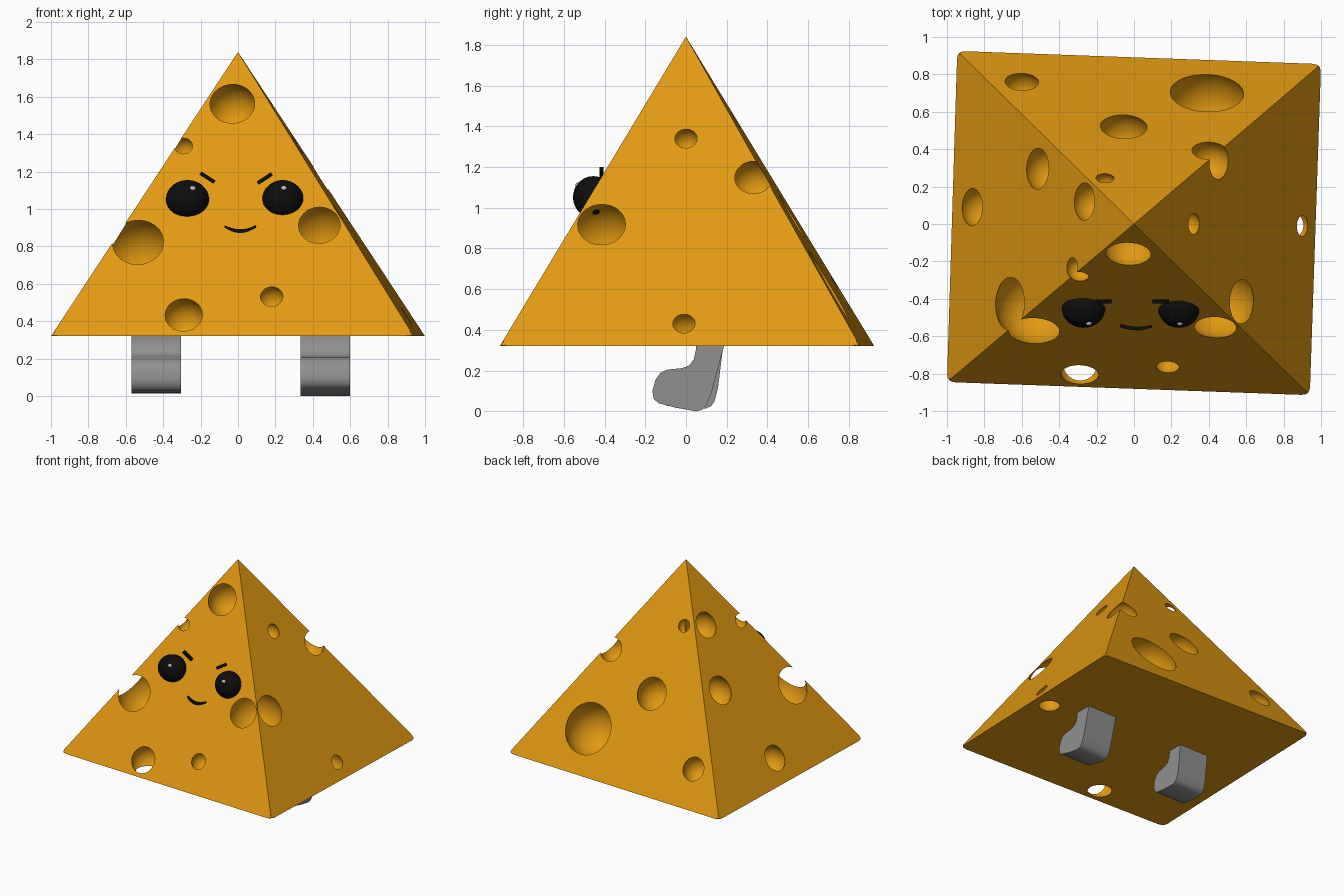
import bpy, bmesh, math
from mathutils import Vector, Matrix

if "Cube" in bpy.data.objects:
    bpy.data.objects.remove(bpy.data.objects["Cube"])

BASE_Z, APEX_Z = 0.32, 1.84
CORNERS = [Vector(c) for c in ((-1.0, -0.845, BASE_Z), (0.94, -0.915, BASE_Z),
                               (1.0, 0.855, BASE_Z), (-0.945, 0.925, BASE_Z))]
APEX = Vector((0, 0, APEX_Z))


def material(name, rgb):
    m = bpy.data.materials.new(name)
    m.diffuse_color = (*rgb, 1)
    m.use_nodes = True
    m.node_tree.nodes["Principled BSDF"].inputs["Base Color"].default_value = m.diffuse_color
    return m


CHEESE = material("cheese_yellow", (0.76, 0.32, 0.006))
GREY = material("leg_grey", (0.28, 0.28, 0.28))
BLACK = material("black", (0.004, 0.004, 0.004))
SHINE = material("eye_shine", (0.5, 0.5, 0.5))


def add(name, bm, mat, smooth=False):
    bmesh.ops.recalc_face_normals(bm, faces=bm.faces)
    me = bpy.data.meshes.new(name)
    bm.to_mesh(me)
    bm.free()
    me.materials.append(mat)
    ob = bpy.data.objects.new(name, me)
    bpy.context.collection.objects.link(ob)
    for p in me.polygons:
        p.use_smooth = smooth
    return ob


def ball(name, loc, size, mat, u=32, v=16):
    bm = bmesh.new()
    bmesh.ops.create_uvsphere(bm, u_segments=u, v_segments=v, radius=1)
    bmesh.ops.transform(bm, verts=bm.verts,
                        matrix=Matrix.Translation(loc) @ Matrix.Diagonal((*size, 1)))
    return add(name, bm, mat, True)


def activate(ob):
    bpy.ops.object.select_all(action='DESELECT')
    ob.select_set(True)
    bpy.context.view_layer.objects.active = ob


# Pyramid body with softly clipped base corners
bm = bmesh.new()
base = [bm.verts.new(c) for c in CORNERS]
top = bm.verts.new(APEX)
bm.faces.new(base[::-1])
for i in range(4):
    bm.faces.new((base[i], base[(i + 1) % 4], top))
bmesh.ops.bevel(bm, geom=base, offset=0.045, segments=3, profile=0.5, affect='VERTICES')
body = add("cheese_body", bm, CHEESE)


def under_face(x, y, depth):
    """Point at the given depth below the sloping side that lies over (x, y)."""
    best = None
    for i in range(4):
        a, b = CORNERS[i], CORNERS[(i + 1) % 4]
        n2 = Vector((b.y - a.y, a.x - b.x))
        t = n2.dot(Vector((x, y))) / n2.dot(a.xy)
        if best is None or t > best[0]:
            best = (t, (b - a).cross(APEX - a).normalized())
    t, n = best
    return Vector((x, y, APEX_Z - (APEX_Z - BASE_Z) * t)) - n * depth


# Holes in the sides: x, y, rim radius, depth of the ball centre
side_holes = [
    (-0.03, -0.16, 0.12, 0.08), (0.18, -0.765, 0.06, 0.05), (-0.29, -0.805, 0.10, 0.068),
    (0.32, 0.0, 0.055, 0.05), (0.90, -0.01, 0.055, 0.085),
    (-0.60, 0.76, 0.09, 0.06), (0.39, 0.70, 0.197, 0.10), (-0.055, 0.52, 0.125, 0.08),
    (-0.155, 0.245, 0.048, 0.04),
    (-0.865, 0.09, 0.10, 0.06), (-0.515, 0.295, 0.11, 0.07), (-0.265, 0.12, 0.10, 0.06)]
holes = [(under_face(x, y, d), math.hypot(r, d)) for x, y, r, d in side_holes]
# Holes that break through two sides at a sloping edge
holes += [(Vector((-0.29, -0.235, 1.31)), 0.072), (Vector((0.44, -0.41, 0.83)), 0.20),
          (Vector((-0.53, -0.43, 0.74)), 0.213), (Vector((0.40, 0.335, 1.115)), 0.113)]
for loc, r in holes:
    cutter = ball("hole_cutter", loc, (r, r, r), CHEESE, 40, 20)
    cutter.hide_render = True
    mod = body.modifiers.new("hole", 'BOOLEAN')
    mod.operation, mod.solver, mod.object = 'DIFFERENCE', 'EXACT', cutter
    activate(body)
    bpy.ops.object.modifier_apply(modifier=mod.name)
    bpy.data.objects.remove(cutter)

# Eyes with small highlights
for side, x, sx in (("left", -0.27, 0.115), ("right", 0.24, 0.11)):
    ball(side + "_eye", (x, -0.455, 1.052), (sx, 0.10, 0.103), BLACK)
    ball(side + "_eye_shine", (x + (0.028 if x < 0 else 0.005), -0.53, 1.11),
         (0.017, 0.014, 0.014), SHINE, 16, 8)

# Slanted brows
for side, x, z, tilt in (("left", -0.163, 1.168, 33), ("right", 0.143, 1.163, -33)):
    bm = bmesh.new()
    bmesh.ops.create_cube(bm, size=1)
    bmesh.ops.transform(bm, verts=bm.verts, matrix=Matrix.Translation((x, -0.415, z))
                        @ Matrix.Rotation(math.radians(tilt), 4, 'Y')
                        @ Matrix.Diagonal((0.09, 0.02, 0.02, 1)))
    add(side + "_brow", bm, BLACK)

# Smiling mouth: a curved strip lying on the front side
bm = bmesh.new()
rings = []
for i in range(13):
    u = i / 6 - 1
    x, z = 0.012 + 0.083 * u, 0.882 + 0.025 * u * u
    y = under_face(x, -0.55, 0).y + (z - 0.89) * 0.58
    h = 0.006 + 0.004 * (1 - u * u)
    rings.append([bm.verts.new((x, y + dy, z + dz))
                  for dy, dz in ((-0.012, -h), (-0.012, h), (0.02, h), (0.02, -h))])
for a, b in zip(rings, rings[1:]):
    for k in range(4):
        bm.faces.new((a[k], a[(k + 1) % 4], b[(k + 1) % 4], b[k]))
bm.faces.new(rings[0])
bm.faces.new(rings[-1][::-1])
add("mouth", bm, BLACK)

# Legs: a boot-shaped side profile pushed across the width
PROFILE = [(0.05, 0.37), (0.048, 0.30), (0.038, 0.255), (0.015, 0.225), (-0.02, 0.212),
           (-0.09, 0.205), (-0.125, 0.19), (-0.15, 0.155), (-0.165, 0.10), (-0.158, 0.06),
           (-0.135, 0.04), (-0.05, 0.018), (0.05, 0.0), (0.08, 0.008), (0.10, 0.03),
           (0.125, 0.09), (0.20, 0.37)]
for side, x0, x1, turn, lift in (("left", -0.57, -0.305, 8, 0.02), ("right", 0.335, 0.60, 0, 0)):
    bm = bmesh.new()
    f = bm.faces.new([bm.verts.new((x0, y, z)) for y, z in PROFILE])
    ext = bmesh.ops.extrude_face_region(bm, geom=[f])
    bmesh.ops.translate(bm, vec=(x1 - x0, 0, 0),
                        verts=[g for g in ext["geom"] if isinstance(g, bmesh.types.BMVert)])
    bmesh.ops.rotate(bm, verts=bm.verts, cent=(0, 0.12, 0.32),
                     matrix=Matrix.Rotation(math.radians(turn), 3, 'X'))
    bmesh.ops.translate(bm, verts=bm.verts, vec=(0, 0, lift))
    leg = add(side + "_leg", bm, GREY)
    activate(leg)
    bpy.ops.object.shade_smooth_by_angle(angle=math.radians(40))
